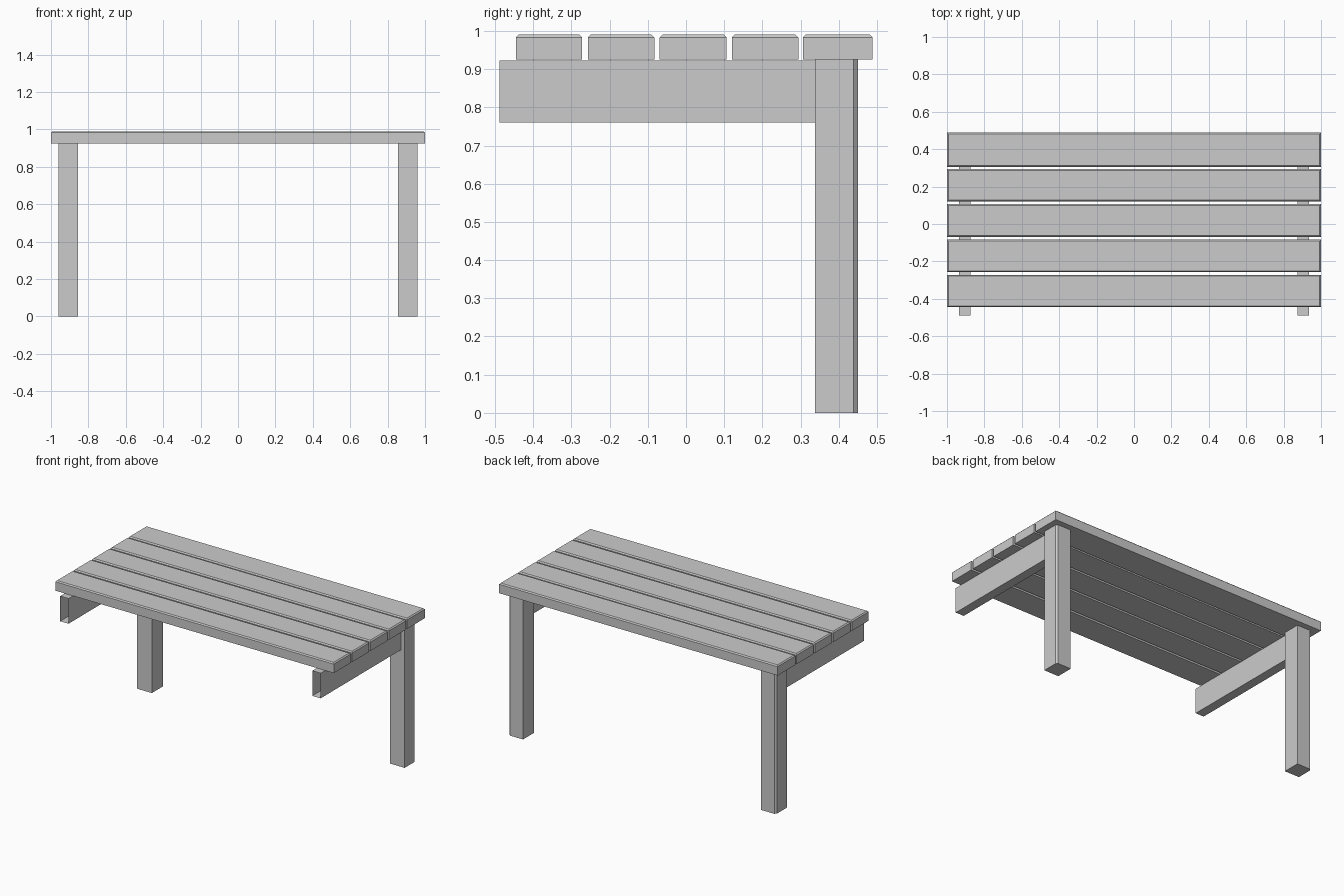
import bpy, bmesh

if "Cube" in bpy.data.objects:
    bpy.data.objects.remove(bpy.data.objects["Cube"])

def box(name, lo, hi):
    """Axis-aligned box object plus its open bmesh."""
    bm = bmesh.new()
    bmesh.ops.create_cube(bm, size=1)
    for v in bm.verts:
        v.co = [(l + h) / 2 + c * (h - l) for c, l, h in zip(v.co, lo, hi)]
    return name, bm

def finish(name, bm):
    mesh = bpy.data.meshes.new(name)
    bm.to_mesh(mesh)
    bm.free()
    ob = bpy.data.objects.new(name, mesh)
    bpy.context.collection.objects.link(ob)
    return ob

def mirror_x(ob):
    ob.modifiers.new("mirror", 'MIRROR').use_axis[0] = True

def bevel(bm, edges, width):
    bmesh.ops.bevel(bm, geom=edges, offset=width, segments=1, affect='EDGES')

# Top slats with chamfered upper edges
slats = [(-0.445, -0.272), (-0.257, -0.083), (-0.069, 0.106), (0.12, 0.294), (0.306, 0.488)]
for i, (y0, y1) in enumerate(slats):
    name, bm = box(f"slat_{i + 1}", (-1, y0, 0.925), (1, y1, 0.99))
    bevel(bm, [e for e in bm.edges if all(v.co.z > 0.98 for v in e.verts)], 0.007)
    finish(name, bm)

# Back legs, outer rear corner chamfered
name, bm = box("back_legs", (0.855, 0.338, 0), (0.96, 0.45, 0.925))
bevel(bm, [e for e in bm.edges if all(v.co.x > 0.95 and v.co.y > 0.44 for v in e.verts)], 0.011)
mirror_x(finish(name, bm))

# Side rails, open at the front end
name, bm = box("side_rails", (0.875, -0.488, 0.76), (0.935, 0.338, 0.923))
ends = [f for f in bm.faces if abs(f.calc_center_median().y + 0.488) < 0.01]
bmesh.ops.delete(bm, geom=ends, context='FACES_ONLY')
mirror_x(finish(name, bm))
